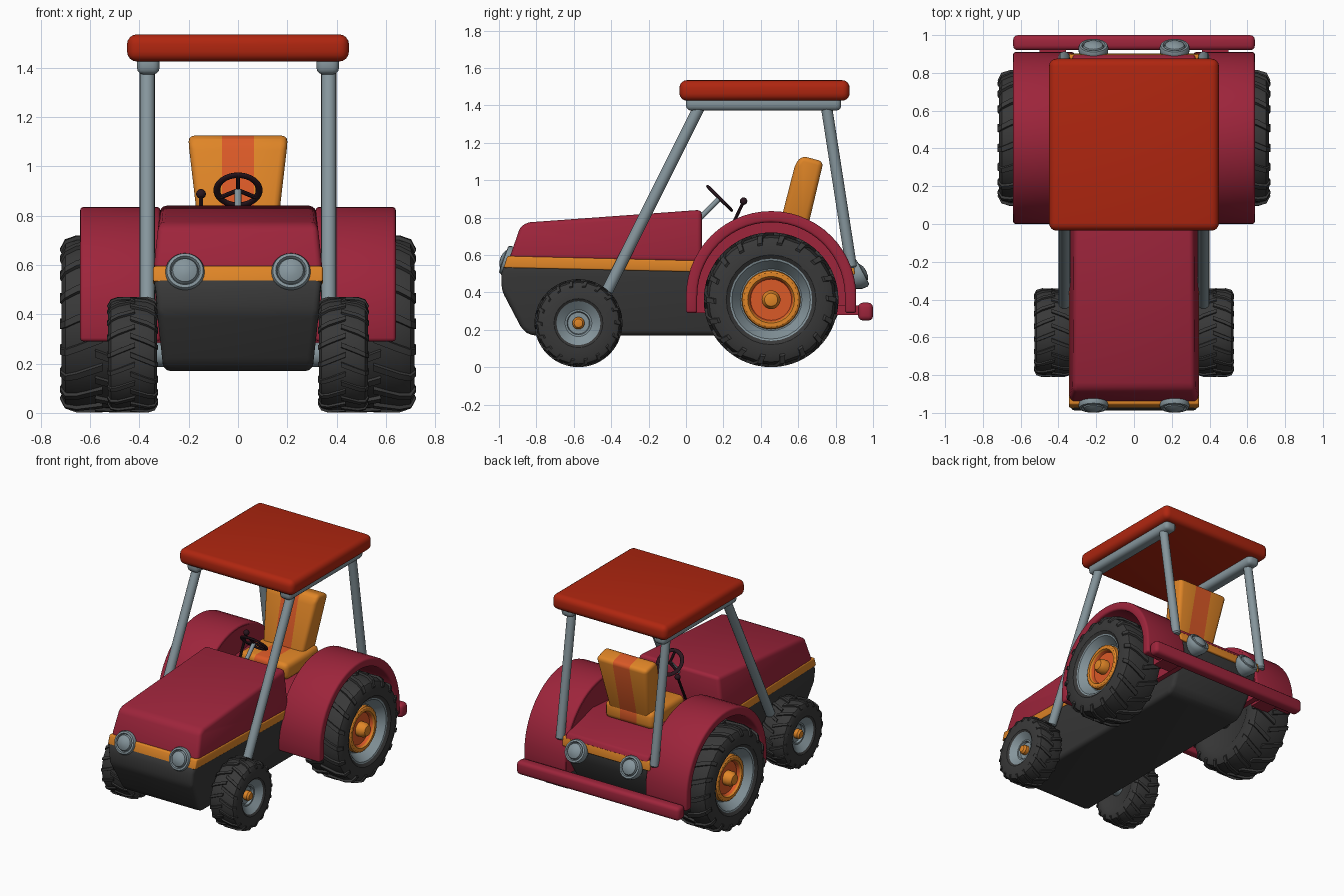
import bpy, bmesh, math
from mathutils import Vector, Matrix

if "Cube" in bpy.data.objects:
    bpy.data.objects.remove(bpy.data.objects["Cube"])


def material(name, rgb):
    m = bpy.data.materials.new(name)
    m.diffuse_color = (*rgb, 1)
    m.use_nodes = True
    m.node_tree.nodes["Principled BSDF"].inputs["Base Color"].default_value = m.diffuse_color
    return m


RED = material("crimson paint", (0.34, 0.018, 0.044))
ROOF = material("roof red", (0.43, 0.019, 0.005))
ORANGE = material("orange", (0.74, 0.235, 0.02))
DEEP = material("deep orange", (0.70, 0.10, 0.02))
GREY = material("blue grey metal", (0.235, 0.30, 0.33))
DARK = material("charcoal", (0.04, 0.04, 0.04))
PLUM = material("dark plum", (0.022, 0.008, 0.013))


def finish(name, bm, mats, bevel=0, segments=3, mirror=False):
    """Turn a bmesh into a smooth-shaded object with baked modifiers."""
    bmesh.ops.recalc_face_normals(bm, faces=bm.faces)
    me = bpy.data.meshes.new(name)
    bm.to_mesh(me)
    bm.free()
    for m in mats:
        me.materials.append(m)
    ob = bpy.data.objects.new(name, me)
    bpy.context.collection.objects.link(ob)
    if bevel:
        b = ob.modifiers.new("bevel", 'BEVEL')
        b.width, b.segments, b.limit_method = bevel, segments, 'ANGLE'
        b.angle_limit = math.radians(25)
    if mirror:
        ob.modifiers.new("mirror", 'MIRROR').use_mirror_merge = False
    bpy.ops.object.select_all(action='DESELECT')
    ob.select_set(True)
    bpy.context.view_layer.objects.active = ob
    bpy.ops.object.convert(target='MESH')
    bpy.ops.object.shade_smooth_by_angle(angle=math.radians(35))
    return ob


def prism(name, pts, left, right, mat, bevel=0, segments=3, mirror=False, stripe=None):
    """Extrude a side profile of (y, z) across x; left/right may depend on z."""
    bm = bmesh.new()
    at = lambda f, z: f(z) if callable(f) else f
    rings = [[bm.verts.new((at(f, z), y, z)) for y, z in pts] for f in (left, right)]
    bm.faces.new(rings[0])
    bm.faces.new(rings[1])
    for i in range(len(pts)):
        j = (i + 1) % len(pts)
        bm.faces.new((rings[0][i], rings[0][j], rings[1][j], rings[1][i]))
    mats = [mat]
    if stripe:
        mats.append(DEEP)
        for s in (-1, 1):
            bmesh.ops.bisect_plane(bm, geom=bm.verts[:] + bm.edges[:] + bm.faces[:],
                                   plane_co=(s * stripe, 0, 0), plane_no=(1, 0, 0))
        for f in bm.faces:
            f.material_index = int(abs(f.calc_center_median().x) < stripe * 0.99)
    return finish(name, bm, mats, bevel, segments, mirror)


def slab(name, pts, width, mat, **kw):
    """Symmetric prism; width(z) is the half width."""
    return prism(name, pts, lambda z: -width(z), width, mat, **kw)


def lathe(bm, parts, n, matrix):
    """Spin (r, h) profiles about local z; parts = [(material index, points)]."""
    for index, pts in parts:
        rings = []
        for r, h in pts:
            if r == 0:
                rings.append([bm.verts.new(matrix @ Vector((0, 0, h)))] * n)
            else:
                rings.append([bm.verts.new(matrix @ Vector((
                    r * math.cos(2 * math.pi * k / n), r * math.sin(2 * math.pi * k / n), h)))
                    for k in range(n)])
        for a, b in zip(rings, rings[1:]):
            for k in range(n):
                m = (k + 1) % n
                vs = list(dict.fromkeys((a[k], a[m], b[m], b[k])))
                bm.faces.new(vs).material_index = index


def rod(name, a, b, r, mat, mirror=False, n=16):
    a, b = Vector(a), Vector(b)
    length = (b - a).length
    bm = bmesh.new()
    mtx = Matrix.Translation(a) @ (b - a).to_track_quat('Z', 'Y').to_matrix().to_4x4()
    lathe(bm, [(0, [(0, 0), (r * .7, 0), (r, r * .3), (r, length - r * .3),
                    (r * .7, length), (0, length)])], n, mtx)
    return finish(name, bm, [mat], mirror=mirror)


def wheel(name, centre, scale, rim_r, rim):
    """Tyre with angled lugs, closed on the inside, plus a coloured rim."""
    bm = bmesh.new()
    mtx = Matrix.Translation(centre) @ Matrix.Rotation(math.pi / 2, 4, 'Y') @ Matrix.Scale(scale, 4)
    tyre = [(0, -.13), (.2, -.13), (.24, -.152), (.30, -.152), (.333, -.135), (.347, -.09),
            (.347, .09), (.333, .135), (.30, .152), (rim_r + .02, .152), (rim_r, .138)]
    lathe(bm, [(0, tyre)] + rim, 28, mtx)
    count = 18
    path = [(-.015, .348), (.09, .348), (.135, .334), (.155, .295)]
    for side in (1, -1):
        for k in range(count):
            base = 2 * math.pi * (k + (0.5 if side < 0 else 0)) / count
            rows = []
            for h, r in path:
                ang = base + max(h, 0) * 1.3
                row = []
                for da, top in ((-.055, 0), (-.04, 1), (.04, 1), (.055, 0)):
                    rr, hh = (r + .012, h * 1.02) if top else (r - .012, h * .94)
                    row.append(bm.verts.new(mtx @ Vector((
                        rr * math.cos(ang + da), rr * math.sin(ang + da), side * hh))))
                rows.append(row)
            for a, b in zip(rows, rows[1:]):
                for i in range(4):
                    j = (i + 1) % 4
                    bm.faces.new((a[i], a[j], b[j], b[i]))
            bm.faces.new(rows[0])
            bm.faces.new(rows[-1])
    return finish(name, bm, [DARK, GREY, ORANGE, DEEP], mirror=True)


# Body: charcoal belly, orange stripe, hood and rear deck
slab("lower_body", [(-.965, .56), (-.988, .5), (-.985, .41), (-.875, .2), (-.83, .17),
                    (.72, .17), (.77, .2), (.885, .42), (.89, .53)],
     lambda z: .302 + (min(z, .53) - .17) * .11, DARK, bevel=.03)
slab("body_stripe", [(-.975, .532), (-.955, .595), (.05, .57), (.895, .56), (.905, .495), (.05, .51)],
     lambda z: .344, ORANGE, bevel=.008)
slab("hood", [(-.945, .58), (-.885, .755), (-.84, .775), (.085, .842), (.085, .56)],
     lambda z: .343 - (z - .58) * .11, RED, bevel=.025)
slab("rear_deck", [(.07, .55), (.07, .62), (.6, .66), (.88, .585), (.9, .55)],
     lambda z: .325, RED, bevel=.012)

# Rear fenders: arch band and inner wall
cy, cz = .455, .38


def arch(r, steps=28):
    arc = [(cy - r * math.cos(math.pi * k / steps), cz + r * math.sin(math.pi * k / steps))
           for k in range(steps + 1)]
    return [(cy - r, .29)] + arc + [(cy + r, .29)]


prism("fender_arch", arch(.455) + arch(.395)[::-1], .315, .64, RED, bevel=.014, mirror=True)
prism("fender_inner_wall", arch(.44), .312, .352, RED, mirror=True)
prism("rear_bumper", [(.92, .25), (1, .25), (1, .345), (.92, .345)], -.64, .64, RED, bevel=.025)
prism("bumper_mount", [(.8, .28), (.94, .28), (.94, .33), (.8, .33)], .36, .5, RED, mirror=True)

# Wheels and axles
wheel("rear_wheel", (.564, .455, .361), 1, .22, [
    (1, [(.22, .138), (.21, .135), (.165, .07), (.158, .07)]),
    (2, [(.158, .07), (.155, .1), (.145, .107), (.125, .107), (.118, .095)]),
    (3, [(.118, .095), (.11, .075), (.05, .075)]),
    (2, [(.05, .075), (.05, .115), (.035, .138), (0, .146)])])
wheel("front_wheel", (.427, -.575, .236), .653, .18, [
    (1, [(.18, .138), (.17, .13), (.11, .085), (.095, .085), (.088, .06), (.05, .06)]),
    (2, [(.05, .06), (.05, .1), (.035, .12), (0, .128)])])
rod("front_axle", (-.36, -.575, .236), (.36, -.575, .236), .05, GREY)
rod("rear_axle", (-.46, .455, .361), (.46, .455, .361), .07, DARK)

# Roof, rails and pillars
prism("roof", [(-.035, 1.425), (.875, 1.425), (.875, 1.535), (-.035, 1.535)],
      -.45, .45, ROOF, bevel=.04, segments=4)
prism("roof_rail", [(0, 1.372), (.83, 1.372), (.83, 1.45), (0, 1.45)], .318, .41, GREY,
      bevel=.028, mirror=True)
rod("front_pillar", (.368, -.425, .4), (.368, .075, 1.4), .031, GREY, mirror=True)
rod("rear_pillar", (.37, .885, .53), (.37, .75, 1.4), .03, GREY, mirror=True)

# Lamps front and rear
for name, centre, tilt, facing in (("headlight", (.215, -.942, .566), 20, -1),
                                   ("rear_light", (.215, .915, .492), 28, 1)):
    t = math.radians(tilt)
    axis = Vector((0, facing * math.cos(t), math.sin(t)))
    bm = bmesh.new()
    lathe(bm, [(0, [(0, -.07), (.05, -.06), (.077, -.01), (.08, .02), (.074, .034), (.062, .036),
                    (.056, .024), (.05, .038), (.028, .05), (0, .054)])], 24,
          Matrix.Translation(centre) @ axis.to_track_quat('Z', 'Y').to_matrix().to_4x4())
    finish(name, bm, [GREY], mirror=True)

# Seat with a central stripe
slab("seat_back", [(.485, .7), (.585, 1.09), (.62, 1.13), (.735, 1.1), (.64, .7)],
     lambda z: .155 + max(z - .8, 0) * .15, ORANGE, bevel=.03, stripe=.065)
slab("seat_cushion", [(.28, .64), (.27, .76), (.52, .76), (.65, .765), (.65, .64)],
     lambda z: .19, ORANGE, bevel=.035, stripe=.065)

# Steering wheel, column and lever
hub = Vector((0, .18, .903))
tilt = Matrix.Rotation(math.radians(-45), 3, 'X')
bpy.ops.mesh.primitive_torus_add(location=hub, rotation=(math.radians(-45), 0, 0), major_radius=.086,
                                 minor_radius=.014, major_segments=32, minor_segments=8)
ring = bpy.context.object
ring.name = "steering_wheel"
ring.scale.z = .6
ring.data.materials.append(PLUM)
bpy.ops.object.shade_smooth_by_angle(angle=math.radians(60))
for k in range(3):
    a = math.radians(30 + 120 * k)
    rod(f"steering_spoke_{k + 1}", hub, hub + tilt @ Vector((.085 * math.cos(a), .085 * math.sin(a), 0)),
        .009, PLUM, n=8)
rod("steering_column", (0, .06, .783), hub, .014, GREY)
rod("lever", (-.15, .2, .66), (-.15, .305, .88), .009, PLUM, n=10)
bpy.ops.mesh.primitive_uv_sphere_add(radius=.02, segments=16, ring_count=8, location=(-.15, .308, .888))
knob = bpy.context.object
knob.name = "lever_knob"
knob.data.materials.append(PLUM)
bpy.ops.object.shade_smooth_by_angle(angle=math.radians(60))
